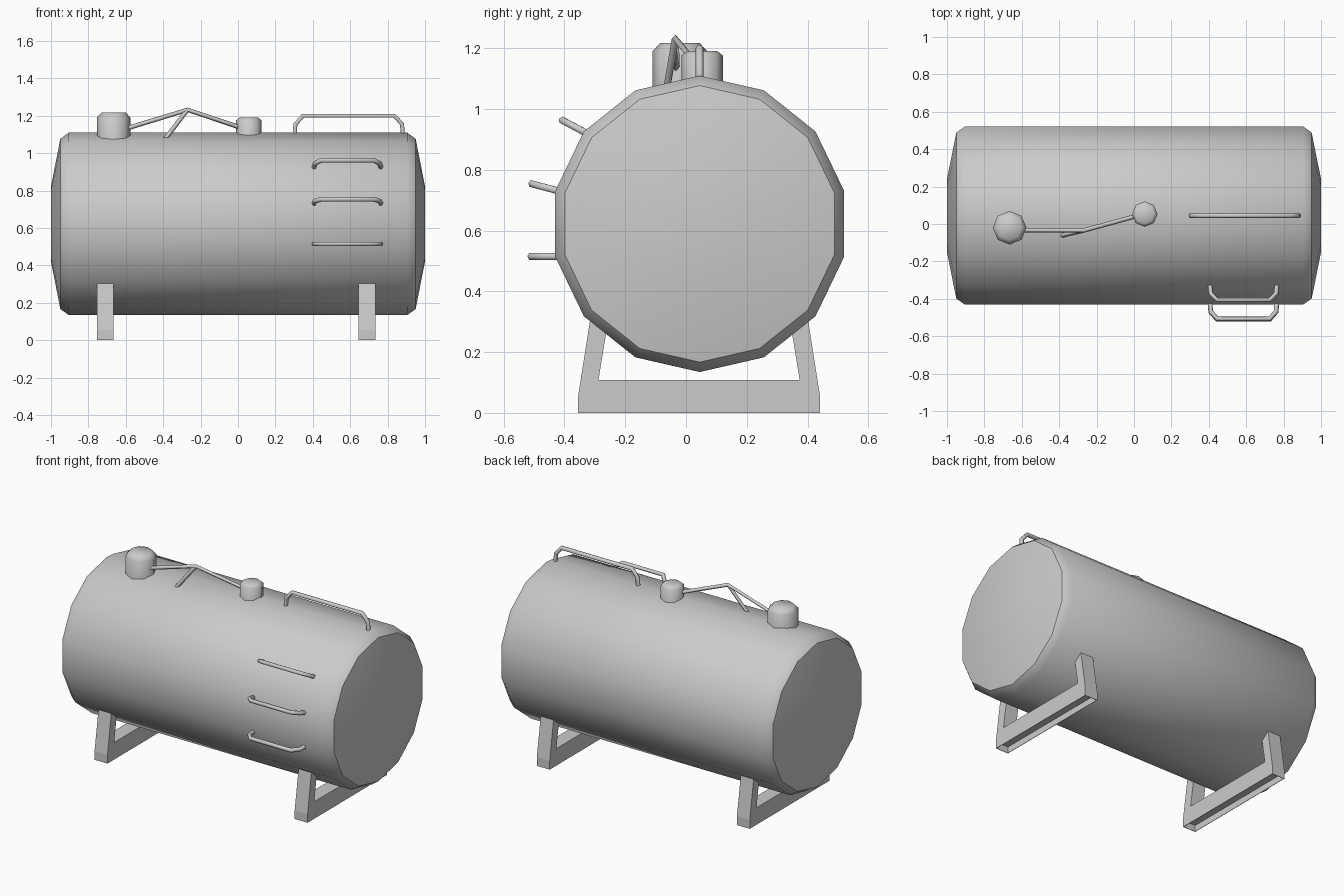
import bpy, bmesh, math
from mathutils import Matrix, Vector

if "Cube" in bpy.data.objects:
    bpy.data.objects.remove(bpy.data.objects["Cube"])

CY, CZ, R = 0.045, 0.622, 0.4875   # tank axis and radius


def add_mesh(name, bm, angle=None):
    bmesh.ops.recalc_face_normals(bm, faces=bm.faces)
    me = bpy.data.meshes.new(name)
    bm.to_mesh(me)
    bm.free()
    ob = bpy.data.objects.new(name, me)
    bpy.context.collection.objects.link(ob)
    if angle:
        select(ob)
        bpy.ops.object.shade_smooth_by_angle(angle=math.radians(angle))
    return ob


def select(ob):
    bpy.ops.object.select_all(action='DESELECT')
    ob.select_set(True)
    bpy.context.view_layer.objects.active = ob


def lathe(name, profile, sides, matrix, angle):
    """Spin (radius, height) points round local z and close both ends."""
    bm = bmesh.new()
    rings = []
    for r, h in profile:
        rings.append([bm.verts.new((r * math.cos(a), r * math.sin(a), h))
                      for a in (math.tau * i / sides for i in range(sides))])
    for a, b in zip(rings, rings[1:]):
        for i in range(sides):
            j = (i + 1) % sides
            bm.faces.new((a[i], a[j], b[j], b[i]))
    bm.faces.new(rings[0])
    bm.faces.new(rings[-1])
    bm.transform(matrix)
    return add_mesh(name, bm, angle)


def tube(name, points, radius, res=1):
    cu = bpy.data.curves.new(name, 'CURVE')
    cu.dimensions = '3D'
    cu.bevel_depth = radius
    cu.bevel_resolution = res
    cu.use_fill_caps = True
    sp = cu.splines.new('POLY')
    sp.points.add(len(points) - 1)
    for p, co in zip(sp.points, points):
        p.co = (*co, 1)
    ob = bpy.data.objects.new(name, cu)
    bpy.context.collection.objects.link(ob)
    select(ob)
    bpy.ops.object.convert(target='MESH')
    return ob


# Tank body: 14-sided drum with domed ends
half = [(0.20, 1.0), (0.455, 0.95), (R, 0.905)]
profile = [(r, -h) for r, h in half] + [(r, h) for r, h in reversed(half)]
lathe("tank", profile, 14,
      Matrix.Translation((0, CY, CZ)) @ Matrix.Rotation(math.pi / 2, 4, 'Y'), 40)

# Support frames: U profile, hollowed on the underside
side = [(0.398, 0), (0.398, 0.055), (0.35, 0.36), (0.29, 0.36), (0.331, 0.108)]
outline = side + [(-y, z) for y, z in reversed(side)]
for label, x in (("left", -0.71), ("right", 0.69)):
    bm = bmesh.new()
    face = bm.faces.new([bm.verts.new((x - 0.045, y + 0.043, z)) for y, z in outline])
    ext = bmesh.ops.extrude_face_region(bm, geom=[face])
    bmesh.ops.translate(bm, vec=(0.09, 0, 0),
                        verts=[g for g in ext["geom"] if isinstance(g, bmesh.types.BMVert)])
    bmesh.ops.recalc_face_normals(bm, faces=bm.faces)
    bm.normal_update()
    base = [f for f in bm.faces if f.normal.z < -0.9 and f.calc_center_median().z < 0.01]
    bmesh.ops.inset_region(bm, faces=base, thickness=0.004)
    bmesh.ops.translate(bm, vec=(0, 0, 0.0), verts=base[0].verts)
    pit = bmesh.ops.extrude_face_region(bm, geom=base)
    bmesh.ops.translate(bm, vec=(0, 0, 0.04),
                        verts=[g for g in pit["geom"] if isinstance(g, bmesh.types.BMVert)])
    bmesh.ops.delete(bm, geom=[f for f in base if f.is_valid], context='FACES_ONLY')
    add_mesh(label + "_support", bm)

# Filler caps on top of the tank
for name, x, y, r, top_r, rim, top in (
        ("large_cap", -0.665, -0.02, 0.09, 0.065, 1.19, 1.217),
        ("small_cap", 0.058, 0.053, 0.068, 0.05, 1.176, 1.19)):
    lathe(name, [(r, 1.03), (r, rim), (top_r, top)], 8,
          Matrix.Translation((x, y, 0)), 50)

# Pipe joining the caps, with its prop
peak = (-0.27, -0.035, 1.232)
tube("cap_pipe", [(-0.62, -0.033, 1.125), peak, (0.04, 0.05, 1.128)], 0.012, 0)
tube("pipe_prop", [peak, (-0.39, -0.062, 1.075)], 0.012, 0)


# Handles share one bent-bar outline of (x, height) points
def handle(name, x0, x1, height, bend, origin, direction, radius=0.013):
    pts = [(x0, -0.03), (x0 + 0.005, height - bend), (x0 + bend, height)]
    pts += [(x0 + x1 - x, h) for x, h in reversed(pts)]
    d = Vector(direction)
    return tube(name, [Vector((x, *origin)) + d * h for x, h in pts], radius)


# Top rail
rail = handle("top_rail", 0.302, 0.882, 0.09, 0.045, (CY, 1.11), (0, 0, 1))

# Ladder rungs on the front side
for i, (y, z, deg) in enumerate([(-0.43, 0.515, 0), (-0.43, 0.733, 15), (-0.336, 0.925, 28)]):
    a = math.radians(deg)
    handle(f"rung_{i + 1}", 0.405, 0.765, 0.08, 0.04, (y, z),
           (0, -math.cos(a), math.sin(a)))

for ob in bpy.data.objects:
    if ob.name.startswith(("top_rail", "rung")):
        select(ob)
        bpy.ops.object.shade_smooth_by_angle(angle=math.radians(65))
